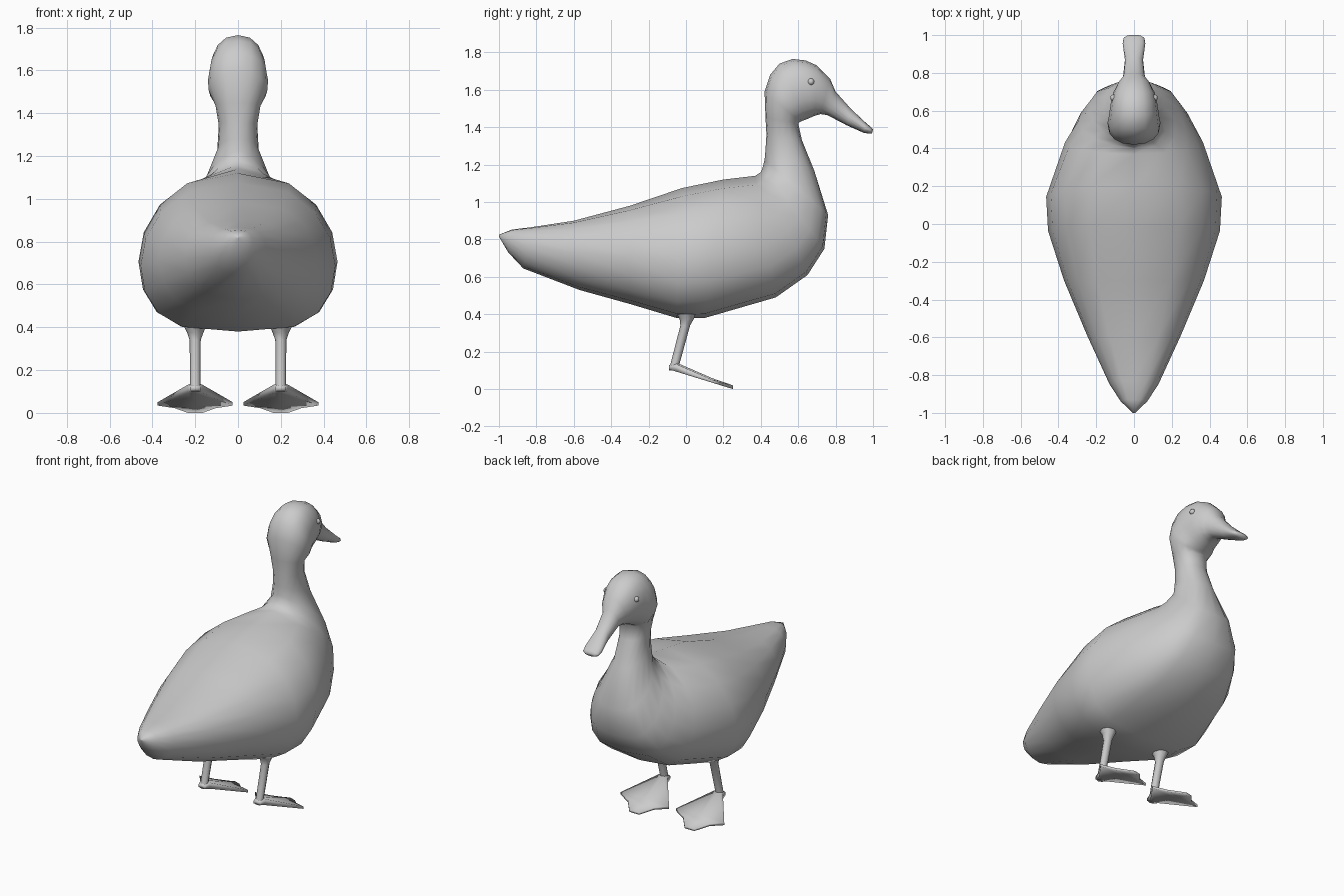
import bpy, bmesh, math
from mathutils import Vector

if "Cube" in bpy.data.objects:
    bpy.data.objects.remove(bpy.data.objects["Cube"])

N = 16  # sides of the body cross-sections


def finish(bm, name, angle):
    bmesh.ops.recalc_face_normals(bm, faces=bm.faces)
    me = bpy.data.meshes.new(name)
    bm.to_mesh(me)
    bm.free()
    ob = bpy.data.objects.new(name, me)
    bpy.context.collection.objects.link(ob)
    bpy.ops.object.select_all(action='DESELECT')
    ob.select_set(True)
    bpy.context.view_layer.objects.active = ob
    bpy.ops.object.shade_smooth_by_angle(angle=math.radians(angle))
    return ob


def loft(name, rings, angle=80):
    bm = bmesh.new()
    loops = [[bm.verts.new(p) for p in r] for r in rings]
    for a, b in zip(loops, loops[1:]):
        for i in range(len(a)):
            j = (i + 1) % len(a)
            bm.faces.new((a[i], a[j], b[j], b[i]))
    bm.faces.new(loops[0])
    bm.faces.new(loops[-1])
    return finish(bm, name, angle)


def section(ty, tz, by, bz, w, s, et, eb):
    # ring between an upper and a lower point; s shifts the widest height,
    # et / eb set the fullness of the upper and lower halves
    top, bot = Vector((0, ty, tz)), Vector((0, by, bz))
    pts = []
    for i in range(N):
        a = 2 * math.pi * i / N
        h = (1 - math.cos(a)) / 2
        sn = math.sin(a)
        p = top.lerp(bot, h ** s)
        p.x = math.copysign(w * abs(sn) ** (et if h < 0.5 else eb), sn)
        pts.append(p)
    return pts


# tail, body and chest: upper y, z, lower y, z, half width, shift, fullness
trunk = [
    (-1.0, .825, -1.0, .815, .006, 1, 1, 1),
    (-.93, .853, -.95, .73, .07, 1.1, .8, .9),
    (-.83, .865, -.87, .645, .13, 1.2, .75, .9),
    (-.6, .90, -.57, .53, .25, 1.1, .7, .8),
    (-.3, .98, -.3, .455, .37, .95, .66, .68),
    (-.02, 1.075, -.05, .38, .455, .84, .68, .58),
    (.2, 1.12, .10, .38, .465, .84, .7, .58),
    (.37, 1.14, .48, .49, .365, .8, .8, .58),
    (.40, 1.16, .65, .61, .295, .78, .95, .55),
    (.41, 1.185, .74, .75, .235, .74, 1, .55),
    (.42, 1.225, .76, .93, .16, .75, 1, .65),
]
# neck, head and bill: upper y, z, lower y, z, half width
neck = [
    (.425, 1.28, .685, 1.17, .097),
    (.43, 1.36, .62, 1.33, .09),
    (.425, 1.45, .60, 1.42, .105),
    (.42, 1.59, .612, 1.43, .138),
    (.45, 1.68, .625, 1.435, .14),
    (.50, 1.74, .64, 1.44, .133),
    (.57, 1.765, .655, 1.447, .127),
    (.64, 1.757, .675, 1.455, .12),
    (.70, 1.73, .69, 1.462, .11),
    (.77, 1.66, .72, 1.47, .084),
    (.80, 1.59, .755, 1.465, .058),
    (.88, 1.50, .86, 1.41, .048),
    (.96, 1.425, .95, 1.37, .06),
    (.99, 1.40, .98, 1.365, .055),
    (1.0, 1.388, .995, 1.368, .035),
]
loft("body_and_head", [section(*r) for r in trunk]
     + [section(*r, 1, .85, .85) for r in neck])

# legs: y, z, radius
shin = [(0, .41, .055), (.004, .375, .038), (-.004, .34, .026),
        (-.06, .13, .024), (-.065, .1, .026)]
# half outline of the webbed foot: x, y, thickness
web = [(.024, -.09, .016), (.032, -.05, .04), (.175, .14, .016),
       (.095, .18, .014), (.035, .25, .012)]

for side, sx in (("left", -1), ("right", 1)):
    cx = .2 * sx
    loft(side + "_leg", [[(cx + r * math.cos(k * math.pi / 4),
                           y + r * math.sin(k * math.pi / 4), z)
                          for k in range(8)] for y, z, r in shin])

    # sloping foot made of a ridge strip and mirrored web edges
    bm = bmesh.new()
    slope = lambda y: .105 - (y + .09) * .308
    rows = []
    for x, y, t in web:
        mid = t + .008
        rows.append([bm.verts.new((cx + dx, y, slope(y) + dz)) for dx, dz in
                     ((-x, 0), (0, 0), (x, 0), (x, t), (0, mid), (-x, t))])
    for a, b in zip(rows, rows[1:]):
        for i in range(6):
            j = (i + 1) % 6
            bm.faces.new((a[i], a[j], b[j], b[i]))
    bm.faces.new(rows[0])
    bm.faces.new(rows[-1])
    finish(bm, side + "_foot", 120)

    # eye
    bm = bmesh.new()
    bmesh.ops.create_uvsphere(bm, u_segments=10, v_segments=6, radius=.018)
    bmesh.ops.translate(bm, verts=bm.verts, vec=(.108 * sx, .668, 1.643))
    finish(bm, side + "_eye", 60)
